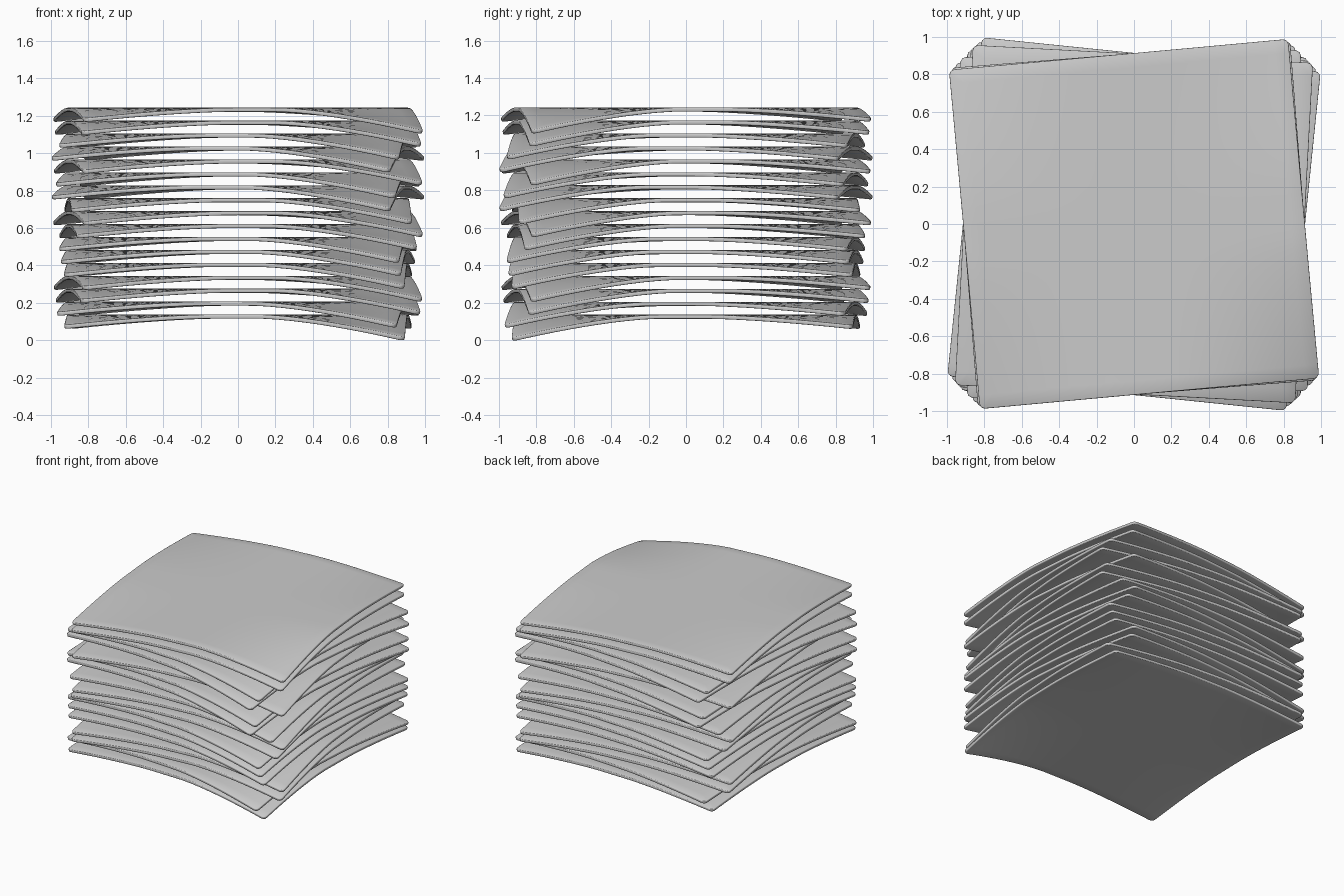
import bpy, bmesh
from math import radians

if "Cube" in bpy.data.objects:
    bpy.data.objects.remove(bpy.data.objects["Cube"])

HALF, THICK, STEP, BASE = 0.91, 0.022, 0.0691, 0.126
# Twist of each sheet in degrees, bottom to top
TWISTS = [-1.2, -3.8, 4.3, 5, -1.3, -2.4, -3, 3, 5.2, 1.2, -5.8, -4.2, 5, -5.8, -3, 4.6, 5.2]


def ease(t):
    return max(0.0, (abs(t) - 0.15) / 0.85) ** 1.5


def sheet_mesh():
    bm = bmesh.new()
    bmesh.ops.create_grid(bm, x_segments=24, y_segments=24, size=HALF)
    # Slightly rounded corners
    corners = [v for v in bm.verts if len(v.link_edges) == 2]
    bmesh.ops.bevel(bm, geom=corners, offset=0.03, segments=3, profile=0.5,
                    affect='VERTICES')
    # Drooping corners, the front right one sags most
    for v in bm.verts:
        depth = 0.122 if v.co.x > 0 and v.co.y < 0 else 0.056
        v.co.z = -depth * ease(v.co.x / HALF) * ease(v.co.y / HALF)
    bmesh.ops.recalc_face_normals(bm, faces=bm.faces)
    me = bpy.data.meshes.new("sheet")
    bm.to_mesh(me)
    bm.free()
    return me


# Stack of twisted sheets
mesh = sheet_mesh()
for i, twist in enumerate(TWISTS):
    ob = bpy.data.objects.new(f"sheet_{i + 1:02d}", mesh.copy())
    bpy.context.collection.objects.link(ob)
    ob.location.z = BASE + i * STEP
    ob.rotation_euler.z = radians(twist)
    solid = ob.modifiers.new("thickness", 'SOLIDIFY')
    solid.thickness = THICK
    solid.offset = 0
    bev = ob.modifiers.new("soft_rim", 'BEVEL')
    bev.width = 0.005
    bev.segments = 2
    bev.limit_method = 'ANGLE'
    bev.angle_limit = radians(50)
    bpy.ops.object.select_all(action='DESELECT')
    ob.select_set(True)
    bpy.context.view_layer.objects.active = ob
    bpy.ops.object.shade_smooth_by_angle(angle=radians(50))
